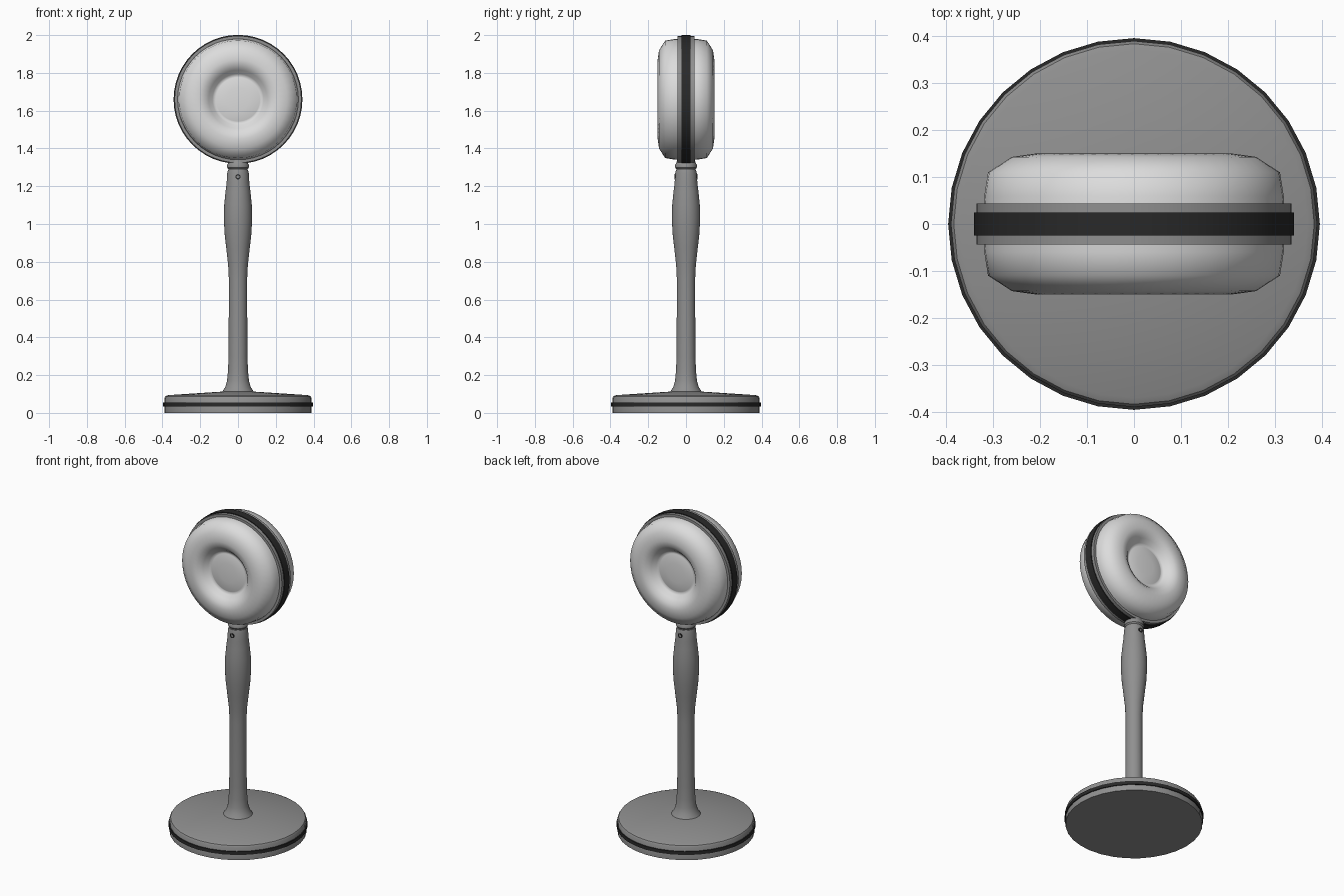
import bpy, bmesh, math
from mathutils import Matrix

cube = bpy.data.objects.get("Cube")
if cube:
    bpy.data.objects.remove(cube)


def material(name, value, rough=0.5):
    m = bpy.data.materials.new(name)
    m.use_nodes = True
    col = (value, value, value, 1)
    m.diffuse_color = col
    bsdf = m.node_tree.nodes["Principled BSDF"]
    bsdf.inputs["Base Color"].default_value = col
    bsdf.inputs["Roughness"].default_value = rough
    return m


GREY = material("mid grey", 0.28)
DARK = material("dark rubber", 0.022)
PALE = material("pale grey", 0.72)


def lathe(name, profile, mat, segments=32, matrix=None, angle=35):
    """Revolve (radius, height) points, listed bottom to top, around z."""
    bm = bmesh.new()
    rings = []
    for r, z in profile:
        if r == 0:
            rings.append([bm.verts.new((0, 0, z))])
        else:
            rings.append([bm.verts.new((r * math.cos(a), r * math.sin(a), z))
                          for a in (2 * math.pi * i / segments for i in range(segments))])
    for low, high in zip(rings, rings[1:]):
        for i in range(segments):
            j = (i + 1) % segments
            face = [low[i % len(low)], low[j % len(low)],
                    high[j % len(high)], high[i % len(high)]]
            bm.faces.new(list(dict.fromkeys(face)))
    bmesh.ops.recalc_face_normals(bm, faces=bm.faces)
    if matrix:
        bm.transform(matrix)
    mesh = bpy.data.meshes.new(name)
    bm.to_mesh(mesh)
    bm.free()
    mesh.materials.append(mat)
    ob = bpy.data.objects.new(name, mesh)
    bpy.context.collection.objects.link(ob)
    bpy.ops.object.select_all(action="DESELECT")
    ob.select_set(True)
    bpy.context.view_layer.objects.active = ob
    bpy.ops.object.shade_smooth_by_angle(angle=math.radians(angle))
    return ob


def disc(name, r, z0, z1, mat, segments=32, matrix=None):
    return lathe(name, [(0, z0), (r, z0), (r, z1), (0, z1)], mat, segments, matrix)


# Round foot with a dark band
lathe("base", [(0, 0), (0.39, 0), (0.39, 0.078), (0.384, 0.088), (0.37, 0.094),
               (0.08, 0.113), (0, 0.113)], GREY)
disc("base_band", 0.396, 0.035, 0.056, DARK)

# Turned handle: flared foot, straight shaft, swelling grip
lathe("handle", [(0, 0.1), (0.086, 0.108), (0.068, 0.135), (0.058, 0.17), (0.053, 0.22),
                 (0.05, 0.3), (0.048, 0.7), (0.052, 0.78), (0.062, 0.87), (0.071, 0.95),
                 (0.075, 1.03), (0.073, 1.1), (0.066, 1.17), (0.06, 1.22), (0.057, 1.27),
                 (0.053, 1.285), (0, 1.285)], GREY)

# Neck collar under the head
lathe("neck_collar", [(0, 1.27), (0.05, 1.27), (0.05, 1.29), (0.057, 1.298),
                      (0.057, 1.315), (0.05, 1.325), (0.045, 1.35), (0, 1.35)], GREY)

# Head: drum and dark rim, with a dimpled dome on each side
head = Matrix.Translation((0, 0, 1.66)) @ Matrix.Rotation(math.pi / 2, 4, "X")
disc("head_drum", 0.336, -0.044, 0.044, GREY, 48, head)
disc("head_rim", 0.341, -0.024, 0.024, DARK, 48, head)
dome = [(0, 0.03), (0.321, 0.03), (0.319, 0.06), (0.311, 0.11), (0.26, 0.143),
        (0.21, 0.15), (0.18, 0.144), (0.155, 0.125), (0.135, 0.102), (0.122, 0.094),
        (0.116, 0.096), (0.06, 0.101), (0, 0.102)]
for side, turn in (("front", 0), ("back", math.pi)):
    spin = Matrix.Rotation(turn, 4, "Z")
    lathe(side + "_dome", dome, PALE, 48, spin @ head, 60)

    # Small recessed screw on the handle
    place = spin @ Matrix.Translation((0, -0.055, 1.25)) @ Matrix.Rotation(math.pi / 2, 4, "X")
    lathe(side + "_screw_ring", [(0.008, 0), (0.014, 0), (0.014, 0.006), (0.008, 0.006),
                                 (0.008, 0)], DARK, 16, place)
    disc(side + "_screw", 0.008, 0, 0.004, GREY, 16, place)
